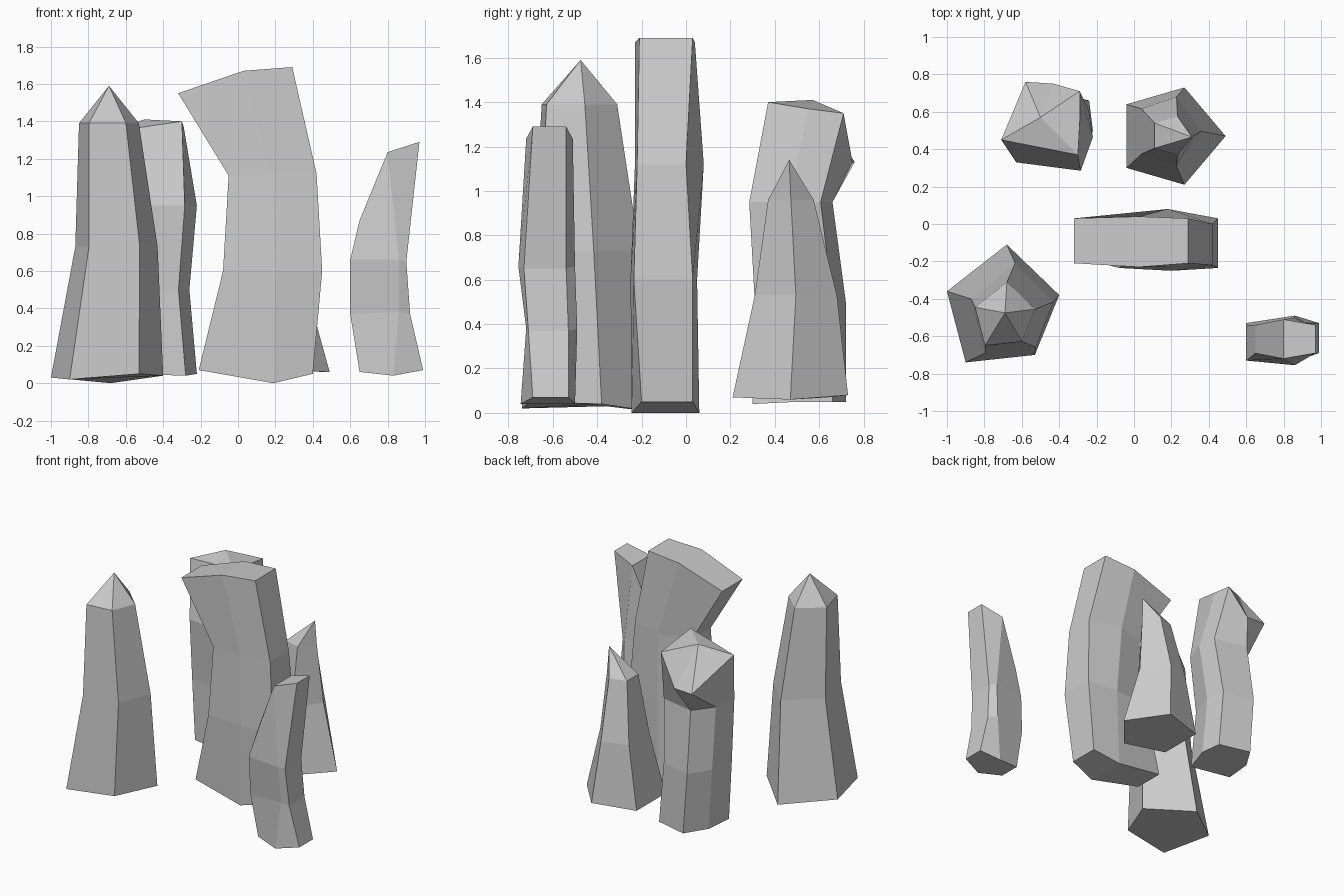
import bpy

if "Cube" in bpy.data.objects:
    bpy.data.objects.remove(bpy.data.objects["Cube"])


def add_object(name, verts, faces):
    mesh = bpy.data.meshes.new(name)
    mesh.from_pydata(verts, [], faces)
    mesh.validate()
    mesh.update()
    obj = bpy.data.objects.new(name, mesh)
    bpy.context.collection.objects.link(obj)
    return obj


def sides(n, rings):
    """Quads between consecutive rings of n points."""
    return [(r * n + i, r * n + (i + 1) % n, (r + 1) * n + (i + 1) % n, (r + 1) * n + i)
            for r in range(rings - 1) for i in range(n)]


def fit(outline, box):
    """Rescale an outline to the box (xmin, xmax, ymin, ymax, z)."""
    xs, ys = [p[0] for p in outline], [p[1] for p in outline]
    x0, x1, y0, y1, z = box
    sx = (x1 - x0) / (max(xs) - min(xs))
    sy = (y1 - y0) / (max(ys) - min(ys))
    return [(x0 + (p[0] - min(xs)) * sx, y0 + (p[1] - min(ys)) * sy, z) for p in outline]


def column(name, base, boxes, apex, top=None):
    """Faceted column: base outline, fitted rings, optional odd top ring, fan to the apex."""
    n = len(base)
    rings = [base] + [fit(base, b) for b in boxes] + ([top] if top else [])
    verts = [p for r in rings for p in r] + [apex]
    last = (len(rings) - 1) * n
    faces = sides(n, len(rings)) + [tuple(reversed(range(n)))]
    faces += [(last + i, last + (i + 1) % n, last + n) for i in range(n)]
    return add_object(name, verts, faces)


def slab(name, rows):
    """Bent six-sided slab. Row: (x, z) of left, middle, right, then y of
    front edge, front middle, back middle, back edge."""
    verts = []
    for left, mid, right, (fe, fm, bm, be) in rows:
        for (x, z), y in ((left, fe), (mid, fm), (right, fe), (right, be), (mid, bm), (left, be)):
            verts.append((x, y, z))
    t = (len(rows) - 1) * 6
    faces = sides(6, len(rows))
    faces += [(5, 4, 1, 0), (4, 3, 2, 1)]
    faces += [(t, t + 1, t + 4, t + 5), (t + 1, t + 2, t + 3, t + 4)]
    return add_object(name, verts, faces)


# Pointed five-sided rock, front left
column("left_pointed_rock",
       [(-1.0, -.36, .03), (-.90, -.74, .02), (-.53, -.70, .05), (-.40, -.38, .04), (-.68, -.11, .0)],
       [(-.87, -.43, -.69, -.21, .73), (-.85, -.53, -.65, -.31, 1.39)],
       (-.69, -.475, 1.59))

# Short pointed rock, back right
column("back_pointed_rock",
       [(-.04, .64, .07), (-.04, .30, .07), (.27, .21, .07), (.49, .47, .06), (.27, .73, .08)],
       [(.04, .36, .31, .68, .53), (.11, .32, .37, .575, .96)],
       (.31, .465, 1.14))

# Blunt rock with overhanging top, back left
column("back_blunt_rock",
       [(-.60, .35, .05), (-.28, .30, .04), (-.22, .50, .05), (-.24, .66, .05), (-.48, .72, .05), (-.58, .56, .05)],
       [(-.63, -.26, .31, .72, .50), (-.63, -.22, .285, .66, .95)],
       (-.50, .57, 1.41),
       top=[(-.71, .45, 1.34), (-.30, .37, 1.40), (-.29, .55, 1.37),
            (-.29, .71, 1.35), (-.43, .75, 1.13), (-.58, .76, 1.13)])

# Tall bent slab in the centre
slab("centre_bent_rock", [
    ((-.21, .07), (.19, .0), (.40, .05), (-.20, -.245, .06, .03)),
    ((-.08, .60), (.20, .60), (.45, .60), (-.235, -.25, .05, .03)),
    ((-.05, 1.11), (.18, 1.12), (.42, 1.12), (-.22, -.23, .08, .0)),
    ((-.32, 1.55), (.03, 1.67), (.29, 1.69), (-.21, -.23, .04, .03)),
])

# Small bent slab, front right
slab("right_bent_rock", [
    ((.65, .06), (.83, .04), (.99, .07), (-.69, -.745, -.50, -.53)),
    ((.60, .37), (.86, .38), (.92, .37), (-.71, -.72, -.49, -.53)),
    ((.60, .66), (.86, .66), (.90, .65), (-.73, -.755, -.50, -.54)),
    ((.65, .87), (.80, 1.235), (.97, 1.29), (-.69, -.72, -.51, -.54)),
])
